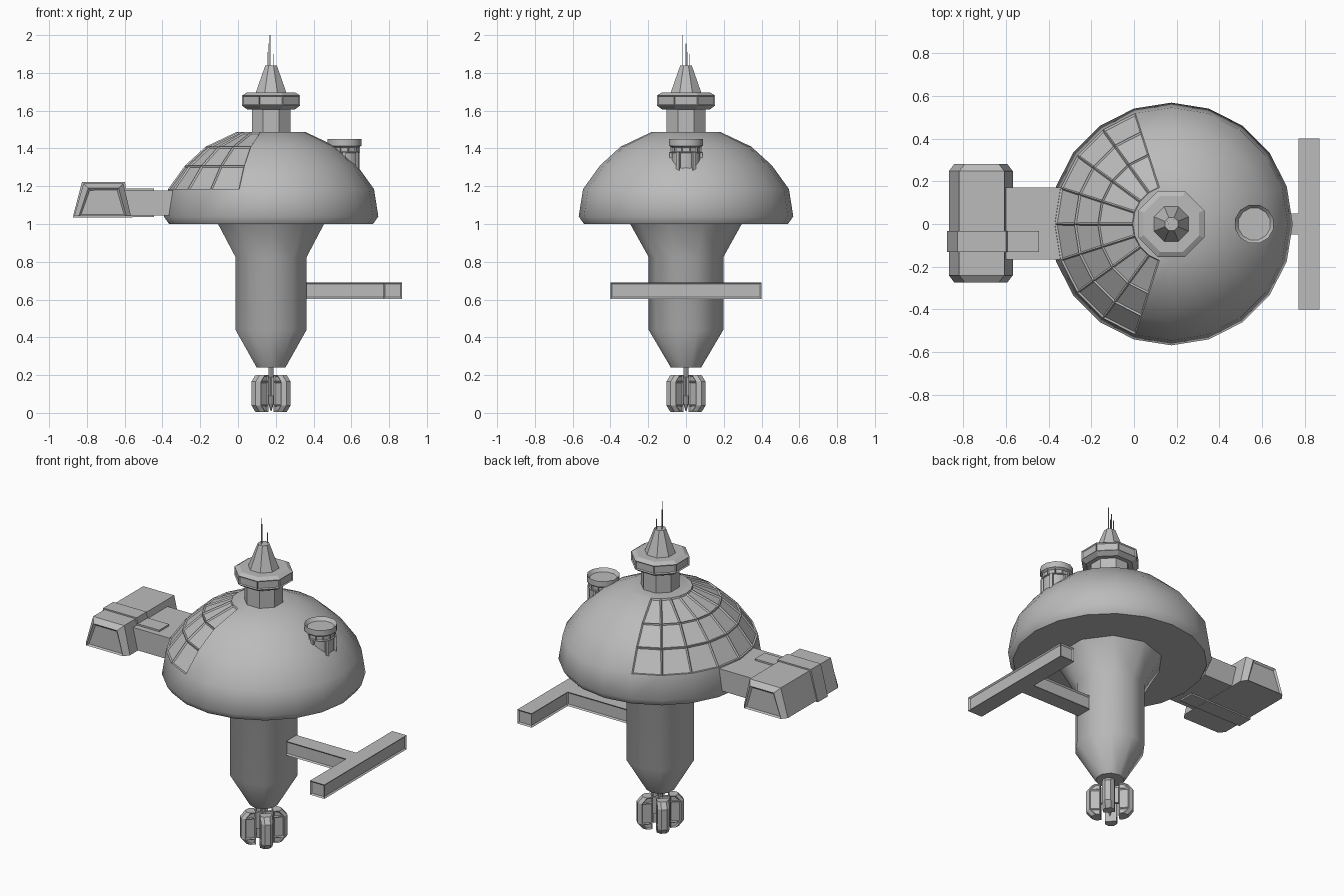
import bpy, bmesh
from math import sin, cos, pi, atan2, degrees, radians
from mathutils import Vector, Matrix

cube = bpy.data.objects.get("Cube")
if cube:
    bpy.data.objects.remove(cube, do_unlink=True)

hull = bpy.data.materials.new("hull_grey")
hull.use_nodes = True
GREY = (0.5, 0.5, 0.5, 1)
hull.diffuse_color = GREY
hull.node_tree.nodes["Principled BSDF"].inputs["Base Color"].default_value = GREY

AXIS = 0.175  # x of the main body axis


def finish(bm, name, smooth=None):
    mesh = bpy.data.meshes.new(name)
    bm.to_mesh(mesh)
    bm.free()
    mesh.materials.append(hull)
    obj = bpy.data.objects.new(name, mesh)
    bpy.context.collection.objects.link(obj)
    if smooth:
        bpy.ops.object.select_all(action='DESELECT')
        obj.select_set(True)
        bpy.context.view_layer.objects.active = obj
        bpy.ops.object.shade_smooth_by_angle(angle=radians(smooth))
    return obj


def loft(rings):
    """Skin matching rings of points and cap both ends."""
    bm = bmesh.new()
    rows = [[bm.verts.new(p) for p in ring] for ring in rings]
    for a, b in zip(rows, rows[1:]):
        for i in range(len(a)):
            j = (i + 1) % len(a)
            bm.faces.new((a[i], a[j], b[j], b[i]))
    bm.faces.new(rows[0])
    bm.faces.new(rows[-1])
    bmesh.ops.recalc_face_normals(bm, faces=bm.faces)
    return bm


def lathe(profile, sides, x=AXIS, y=0, phase=0):
    angles = [phase + 2 * pi * i / sides for i in range(sides)]
    return loft([[(x + r * cos(a), y + r * sin(a), z) for a in angles] for r, z in profile])


def box(x0, x1, y0, y1, z0, z1):
    return loft([[(x0, y0, z), (x1, y0, z), (x1, y1, z), (x0, y1, z)] for z in (z0, z1)])


def panel(bm, test, border=0.012, depth=-0.008):
    """Sink an inset panel into every face that passes the test."""
    bm.normal_update()
    faces = [f for f in bm.faces if test(f)]
    bmesh.ops.inset_individual(bm, faces=faces, thickness=border, depth=depth)
    return faces


# Dome with a window grid on its right side
dome = lathe([(0.54, 1.0), (0.568, 1.04), (0.545, 1.185), (0.455, 1.31),
              (0.345, 1.41), (0.18, 1.488)], 20)


def is_window(f):
    c = f.calc_center_median()
    bearing = abs(degrees(atan2(c.y, c.x - AXIS)))
    return bearing > 108 and c.z > 1.2 and len(f.verts) == 4


panes = panel(dome, is_window, 0.01, -0.008)
dome_obj = finish(dome, "dome", 44)

# Stem below the dome
finish(lathe([(0.295, 1.0), (0.198, 0.825), (0.198, 0.44), (0.08, 0.24)], 10, phase=pi / 2),
       "stem", 40)

# Neck, octagonal collar and spire
OCT = 1 / cos(pi / 8)
finish(lathe([(0.102 * OCT, 1.48), (0.102 * OCT, 1.615)], 8, phase=pi / 8), "neck")
collar = lathe([(r * OCT, z) for r, z in
                ((0.127, 1.607), (0.154, 1.627), (0.154, 1.68), (0.13, 1.695))], 8, phase=pi / 8)
panel(collar, lambda f: abs(f.normal.z) < 0.1, 0.008, -0.006)
finish(collar, "collar")
finish(lathe([(0.083 * OCT, 1.69), (0.031 * OCT, 1.838)], 8, phase=pi / 8), "spire")

# Antennas
for dx, dy, top in ((-0.005, -0.018, 2.0), (-0.012, 0.0, 1.955), (0.012, 0.02, 1.9), (-0.018, 0.01, 1.91)):
    finish(lathe([(0.002, 1.83), (0.002, top)], 6, AXIS + dx, dy), "antenna")

# Hatch turret on the dome
hatch = lathe([(0.078, 1.25), (0.078, 1.375), (0.086, 1.378), (0.086, 1.41),
               (0.093, 1.414), (0.093, 1.45)], 12, x=0.563, phase=pi / 12)
panel(hatch, lambda f: f.normal.z > 0.9 and len(f.verts) > 4, 0.016, -0.02)
panel(hatch, lambda f: abs(f.normal.z) < 0.1 and 1.38 < f.calc_center_median().z < 1.41,
      0.007, -0.006)
finish(hatch, "hatch_turret", 40)
for i in range(6):
    a = (i + 0.5) * pi / 3
    rib = box(0.066, 0.088, -0.009, 0.009, 1.25, 1.38)
    rib.transform(Matrix.Translation((0.563, 0, 0)) @ Matrix.Rotation(a, 4, 'Z'))
    finish(rib, "hatch_rib")

# Boom and crossbar on the left side
boom = box(0.3, 0.78, -0.05, 0.05, 0.604, 0.69)
panel(boom, lambda f: abs(f.normal.y) > 0.9)
finish(boom, "boom")
bar = box(0.77, 0.868, -0.4, 0.4, 0.604, 0.69)
panel(bar, lambda f: abs(f.normal.z) < 0.1)
finish(bar, "crossbar")

# Docking arm and side pod on the right side
finish(box(-0.62, -0.3, -0.166, 0.17, 1.045, 1.178), "docking_arm")


def pod_ring(y, grow=0.0, shrink=0.0):
    s = grow - shrink
    return [(-0.867 - s, y, 1.043 - grow), (-0.567 + s, y, 1.043 - grow),
            (-0.607 + s, y, 1.215 + s), (-0.818 - s, y, 1.215 + s)]


pod = loft([pod_ring(-0.273, shrink=0.025), pod_ring(-0.24), pod_ring(0.247),
            pod_ring(0.28, shrink=0.025)])
panel(pod, lambda f: abs(f.normal.y) > 0.9, 0.014, -0.01)
finish(pod, "side_pod")
finish(loft([pod_ring(-0.13, 0.008), pod_ring(-0.033, 0.008)]), "pod_band")
finish(box(-0.6, -0.445, -0.13, -0.033, 1.036, 1.188), "arm_band")

# Engine shaft with four chamfered pods around it
finish(lathe([(0.003, 0.01), (0.014, 0.05), (0.014, 0.25)], 8), "engine_shaft")
for i in range(4):
    turn = Matrix.Translation((AXIS, 0, 0)) @ Matrix.Rotation(pi / 4 + i * pi / 2, 4, 'Z')

    def section(z, cut):
        return [(0.05, -0.032, z), (0.11 - cut, -0.034, z), (0.131 - cut, -0.016, z),
                (0.131 - cut, 0.016, z), (0.11 - cut, 0.034, z), (0.05, 0.032, z)]

    engine = loft([section(0.005, 0.03), section(0.04, 0), section(0.165, 0), section(0.2, 0.03)])
    panel(engine, lambda f: abs(f.normal.y) > 0.95, 0.008, -0.005)
    engine.transform(turn)
    finish(engine, "engine_pod")
    strut = box(0, 0.06, -0.008, 0.008, 0.09, 0.19)
    strut.transform(turn)
    finish(strut, "engine_strut")
